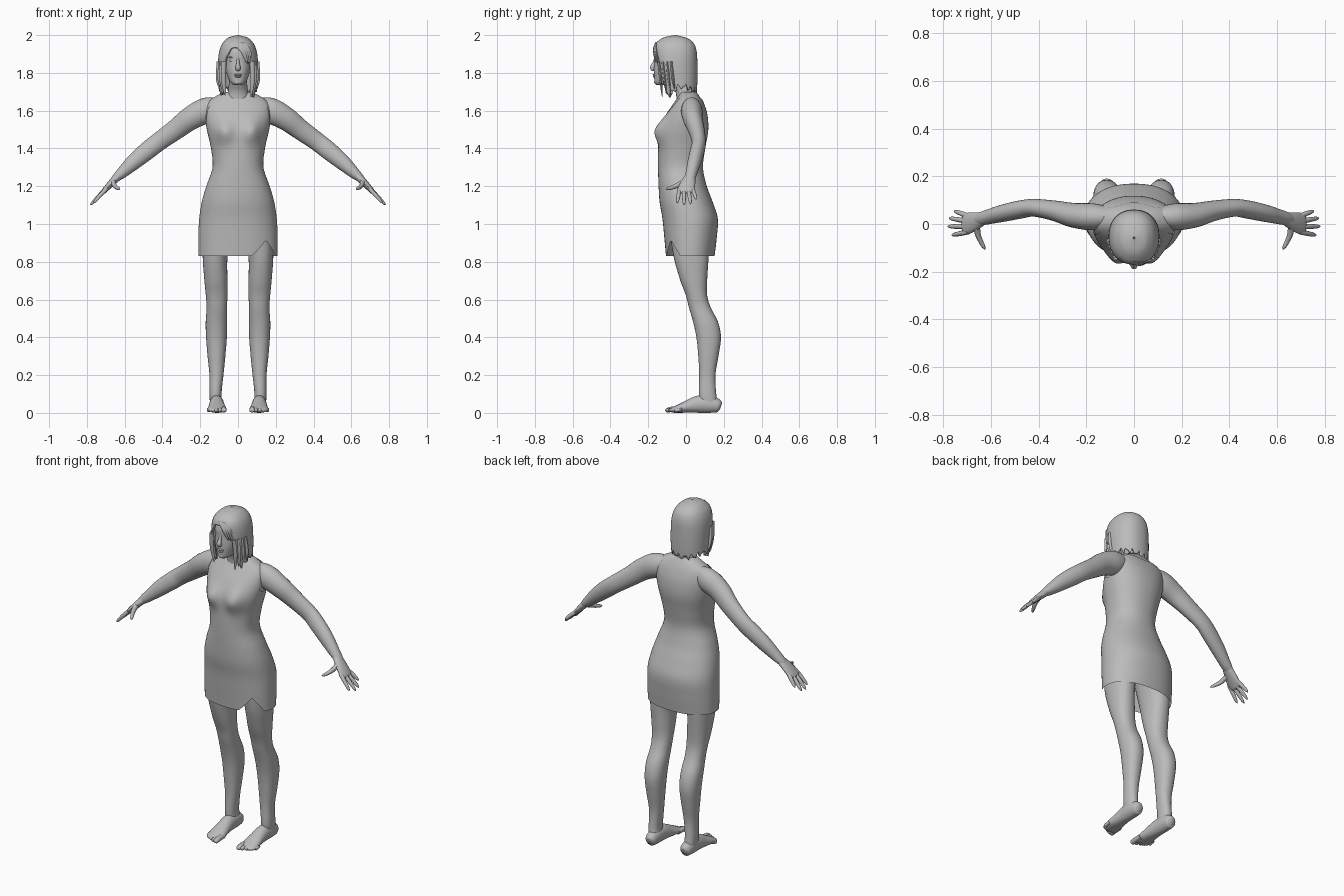
import bpy, bmesh, math
from mathutils import Vector

default_cube = bpy.data.objects.get("Cube")
if default_cube:
    bpy.data.objects.remove(default_cube, do_unlink=True)

# One plain grey for the whole figure
GREY = (0.5, 0.5, 0.5, 1)
clay = bpy.data.materials.new("plain grey")
clay.use_nodes = True
clay.diffuse_color = GREY
clay.node_tree.nodes["Principled BSDF"].inputs["Base Color"].default_value = GREY


def sample(rows, key):
    """Smoothly interpolate rows keyed by their first column."""
    key = min(max(key, rows[0][0]), rows[-1][0])
    i = 0
    while i < len(rows) - 2 and key > rows[i + 1][0]:
        i += 1

    def slope(j, c):
        lo, hi = rows[max(j - 1, 0)], rows[min(j + 1, len(rows) - 1)]
        return (hi[c] - lo[c]) / (hi[0] - lo[0])

    a, b = rows[i], rows[i + 1]
    span = b[0] - a[0]
    t = (key - a[0]) / span
    ease = t * t * (3 - 2 * t)
    result = []
    for c in range(1, len(a)):
        value = a[c] + (b[c] - a[c]) * ease
        value += span * slope(i, c) * t * (1 - t) ** 2
        value -= span * slope(i + 1, c) * t * t * (1 - t)
        result.append(value)
    return result


def finish(obj, mirror=False, thickness=0):
    obj.data.materials.append(clay)
    if mirror:
        obj.modifiers.new("mirror", "MIRROR")
    if thickness:
        solid = obj.modifiers.new("thickness", "SOLIDIFY")
        solid.thickness = thickness
        solid.offset = -1
    bpy.ops.object.select_all(action="DESELECT")
    obj.select_set(True)
    bpy.context.view_layer.objects.active = obj
    bpy.ops.object.shade_smooth_by_angle(angle=math.radians(50))
    return obj


def skin(name, rings, caps=True, **options):
    """Bridge closed rings of points into one surface."""
    bm = bmesh.new()
    loops = [[bm.verts.new(p) for p in ring] for ring in rings]
    n = len(loops[0])
    for low, high in zip(loops, loops[1:]):
        for i in range(n):
            j = (i + 1) % n
            bm.faces.new((low[i], low[j], high[j], high[i]))
    if caps:
        bm.faces.new(loops[0])
        bm.faces.new(loops[-1])
    bmesh.ops.recalc_face_normals(bm, faces=bm.faces)
    mesh = bpy.data.meshes.new(name)
    bm.to_mesh(mesh)
    bm.free()
    obj = bpy.data.objects.new(name, mesh)
    bpy.context.collection.objects.link(obj)
    return finish(obj, **options)


def shell(name, rows, low, high, n=48, m=36, grow=0, bust=False, dome=False, **options):
    """Upright surface; rows are (z, centre x, half width, front y, back y).
    low and high give the edge heights at each angle from the front."""
    rings = []
    for k in range(m + 1):
        t = k / m
        if dome:
            t = math.sin(t * math.pi / 2)
        ring = []
        for i in range(n):
            angle = 360 * i / n - 180
            z = low(angle) + (high(angle) - low(angle)) * t
            cx, rx, front, back = sample(rows, z)
            s, c = math.sin(math.radians(angle)), math.cos(math.radians(angle))
            x = cx + (rx + grow) * math.copysign(abs(s) ** 0.9, s)
            y = (front + back) / 2 - ((back - front) / 2 + grow) * math.copysign(abs(c) ** 0.9, c)
            if bust and c > 0:
                y -= 0.035 * c * math.exp(-((abs(x) - 0.08) / 0.05) ** 2 - ((z - 1.49) / 0.06) ** 2)
            ring.append((x, y, z))
        rings.append(ring)
    return skin(name, rings, **options)


def flat(z):
    return lambda angle: z


def tube(name, points, side=(0, 1, 0), n=16, m=24, **options):
    """Round-ended limb; points are (x, y, z, radius along side, other radius)."""
    rows = [(i, *p) for i, p in enumerate(points)]
    last = len(points) - 1
    rings = []
    for k in range(m + 1):
        u = k / m
        x, y, z, a, b = sample(rows, u * last)
        ahead = Vector(sample(rows, u * last + 0.05)[:3])
        behind = Vector(sample(rows, u * last - 0.05)[:3])
        along = (ahead - behind).normalized()
        across = Vector(side)
        across = (across - along * across.dot(along)).normalized()
        up = along.cross(across)
        tip = math.sqrt(max(1 - (max(u - 0.82, 0) / 0.18) ** 2, 0.02))
        ring = []
        for i in range(n):
            turn = math.tau * i / n
            p = Vector((x, y, z)) + (across * a * math.cos(turn) + up * b * math.sin(turn)) * tip
            p.z = max(p.z, 0)
            ring.append(p)
        rings.append(ring)
    return skin(name, rings, **options)


def blob(name, place, size, mirror=False):
    bm = bmesh.new()
    bmesh.ops.create_uvsphere(bm, u_segments=16, v_segments=10, radius=1)
    for v in bm.verts:
        v.co = Vector([p + c * s for p, c, s in zip(place, v.co, size)])
    mesh = bpy.data.meshes.new(name)
    bm.to_mesh(mesh)
    bm.free()
    obj = bpy.data.objects.new(name, mesh)
    bpy.context.collection.objects.link(obj)
    finish(obj, mirror)


# Torso and the dress that follows it
torso = [(0.82, 0, .205, -.10, .145), (0.93, 0, .205, -.11, .158), (1.03, 0, .2, -.12, .163),
         (1.12, 0, .186, -.135, .135), (1.2, 0, .163, -.14, .105), (1.3, 0, .13, -.143, .085),
         (1.4, 0, .138, -.142, .097), (1.5, 0, .16, -.138, .113), (1.58, 0, .172, -.105, .108),
         (1.64, 0, .165, -.065, .09), (1.67, 0, .13, -.045, .075), (1.7, 0, .07, -.03, .055)]
neckline = [(0, 1.535), (18, 1.56), (30, 1.61), (40, 1.66), (50, 1.665), (60, 1.62), (75, 1.55),
            (90, 1.53), (105, 1.55), (125, 1.62), (140, 1.665), (180, 1.655)]


def dress_hem(angle):
    return 0.83 + 0.085 * max(0, 1 - abs(angle - 43) / 25)


def dress_top(angle):
    return sample(neckline, abs(angle))[0]


shell("torso", torso, flat(1.1), flat(1.7), bust=True)
shell("dress", torso, dress_hem, dress_top, n=96, m=60, grow=0.005, bust=True, caps=False)

# Neck and head
neck = [(1.62, 0, .075, -.05, .06), (1.70, 0, .053, -.055, .045),
        (1.76, 0, .048, -.085, .03), (1.84, 0, .05, -.1, .03)]
shell("neck", neck, flat(1.62), flat(1.84), n=32, m=14)
head = [(1.735, 0, .02, -.155, -.1), (1.745, 0, .036, -.165, -.07), (1.77, 0, .051, -.168, -.03),
        (1.81, 0, .064, -.17, 0), (1.86, 0, .072, -.167, .03), (1.91, 0, .075, -.165, .035),
        (1.95, 0, .063, -.145, .02), (1.98, 0, .03, -.1, -.03)]
shell("head", head, flat(1.735), flat(1.98))
tube("nose", [(0, -.158, 1.88, .007, .008), (0, -.168, 1.85, .009, .011),
              (0, -.176, 1.828, .014, .014), (0, -.166, 1.812, .012, .01)], side=(1, 0, 0))
blob("upper_lip", (0, -.167, 1.79), (.021, .01, .005))
blob("lower_lip", (0, -.165, 1.781), (.018, .011, .006))
blob("chin", (0, -.153, 1.752), (.022, .016, .015))
blob("eyes", (.03, -.151, 1.865), (.014, .009, .007), mirror=True)
blob("brows", (.03, -.151, 1.882), (.02, .011, .005), mirror=True)

# Hair cap with a ragged hem and loose locks
hair = [(1.66, 0, .098, -.125, .055), (1.75, 0, .104, -.15, .06), (1.85, 0, .106, -.168, .06),
        (1.91, 0, .1, -.172, .057), (1.95, 0, .086, -.165, .045), (1.975, 0, .066, -.14, .022),
        (1.99, 0, .044, -.11, -.01), (2.0, 0, .004, -.062, -.054)]
hairline = [(0, 1.935), (20, 1.925), (34, 1.88), (44, 1.77), (52, 1.69), (70, 1.70),
            (100, 1.725), (140, 1.715), (180, 1.705)]


def hair_hem(angle):
    ragged = 0.012 * math.sin(math.radians(angle * 17)) + 0.007 * math.sin(math.radians(angle * 29))
    return sample(hairline, abs(angle))[0] + ragged * min(abs(angle) / 60, 1)


shell("hair", hair, hair_hem, flat(2.0), n=120, dome=True, caps=False, thickness=0.012)
for sx, drop in ((1, 1.67), (-1, 1.68)):
    for lock in range(4):
        x, y = 0.074 + 0.009 * lock, -0.135 + 0.022 * lock
        tube("front_lock", [(sx * x, y - .01, 1.86, .007, .012), (sx * (x + .003), y, 1.77, .007, .013),
                            (sx * (x - .006), y + .01, drop + .012 * lock, .003, .005)], n=8, m=12)
for lock in range(4):
    tube("fringe_lock", [(-.015 + .012 * lock, -.16, 1.955, .004, .012),
                         (.025 + .011 * lock, -.172 + .005 * lock, 1.915, .004, .011),
                         (.05 + .008 * lock, -.158 + .006 * lock, 1.85, .003, .004)], n=8, m=12)

# Arms and hands
tube("arms", [(.09, .03, 1.615, .04, .055), (.17, .03, 1.6, .056, .068), (.25, .036, 1.56, .052, .062),
              (.33, .055, 1.5, .043, .054), (.42, .068, 1.435, .037, .049), (.48, .06, 1.388, .038, .048),
              (.55, .045, 1.33, .036, .042), (.61, .03, 1.275, .031, .031),
              (.65, .02, 1.24, .028, .022), (.68, .01, 1.21, .028, .018)], n=28, m=48, mirror=True)
tube("palms", [(.63, .024, 1.257, .026, .022), (.665, .012, 1.222, .038, .019),
               (.7, .002, 1.185, .045, .015), (.722, 0, 1.16, .042, .011)], mirror=True)
finger_tips = [(.755, .055, 1.13), (.777, .025, 1.105), (.782, -.01, 1.1), (.765, -.047, 1.11)]
for i, (x, y, z) in enumerate(finger_tips):
    base = 0.033 - 0.022 * i
    tube("fingers", [(.695, base, 1.188, .011, .011), ((x + .695) / 2, (y + base) / 2, z / 2 + .596, .0105, .011),
                     (x, y, z, .007, .007)], n=10, m=14, mirror=True)
tube("thumbs", [(.66, -.01, 1.222, .014, .016), (.655, -.045, 1.205, .012, .014),
                (.642, -.075, 1.193, .01, .011), (.625, -.107, 1.185, .007, .008)],
     side=(1, 0, 0), n=10, m=14, mirror=True)

# Legs, feet and toes
leg = [(0.04, .115, .033, .075, .17), (0.1, .119, .032, .068, .16), (0.2, .114, .037, .07, .156),
       (0.3, .114, .047, .065, .172), (0.4, .114, .055, .055, .185), (0.48, .114, .057, .038, .17),
       (0.56, .112, .054, .015, .13), (0.62, .113, .057, 0, .112), (0.7, .117, .061, -.03, .112),
       (0.83, .121, .066, -.066, .12), (1.0, .105, .08, -.09, .13), (1.1, .09, .08, -.09, .11)]
shell("legs", leg, flat(0.04), flat(1.1), n=32, m=50, mirror=True)
tube("feet", [(.114, .184, .032, .012, .016), (.114, .172, .036, .03, .034), (.114, .13, .045, .036, .045),
              (.113, .07, .046, .038, .046), (.112, .02, .036, .042, .036), (.111, -.03, .024, .048, .024),
              (.111, -.065, .016, .048, .016), (.111, -.09, .013, .044, .012)],
     side=(1, 0, 0), n=28, m=40, mirror=True)
for i in range(5):
    x, wide = 0.075 + 0.02 * i, 0.015 if i == 0 else 0.010
    tip = -0.11 + 0.004 * i + 0.002 * i * i
    tube("toes", [(x, -.03, .02, wide, wide), (x, tip + .03, .018, wide, wide),
                  (x, tip, .011, wide, .011)], side=(1, 0, 0), n=10, m=14, mirror=True)
